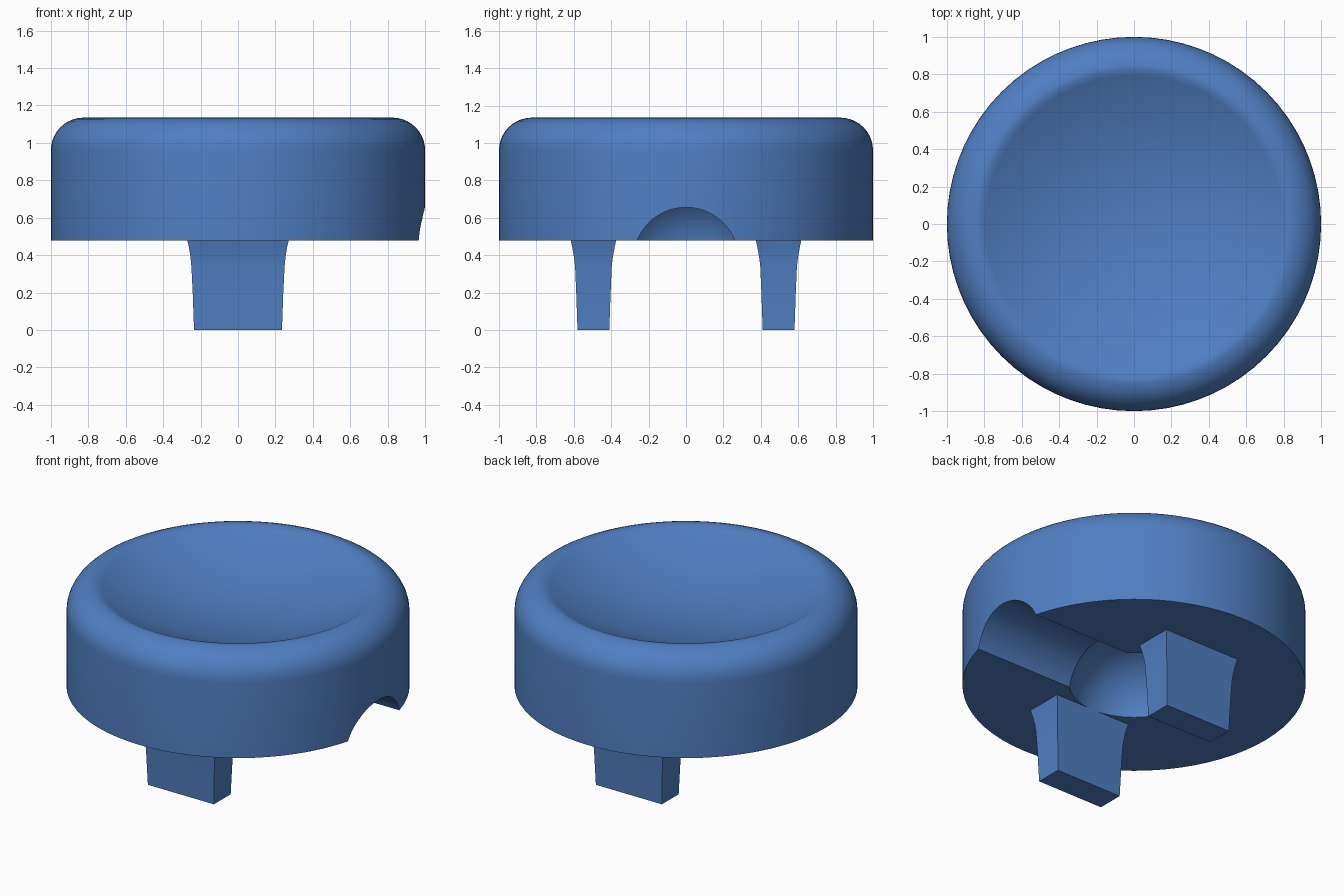
import bpy, bmesh, math
from mathutils import Matrix

if "Cube" in bpy.data.objects:
    bpy.data.objects.remove(bpy.data.objects["Cube"])

blue = bpy.data.materials.new("blue plastic")
blue.diffuse_color = (0.08, 0.212, 0.54, 1)
blue.use_nodes = True
blue.node_tree.nodes["Principled BSDF"].inputs["Base Color"].default_value = blue.diffuse_color

BASE, TOP, FILLET, DISH = 0.479, 1.135, 0.175, 0.19


def make(name, bm):
    bmesh.ops.recalc_face_normals(bm, faces=bm.faces)
    mesh = bpy.data.meshes.new(name)
    bm.to_mesh(mesh)
    bm.free()
    mesh.materials.append(blue)
    ob = bpy.data.objects.new(name, mesh)
    bpy.context.collection.objects.link(ob)
    return ob


def smooth(ob):
    bpy.ops.object.select_all(action='DESELECT')
    ob.select_set(True)
    bpy.context.view_layer.objects.active = ob
    bpy.ops.object.shade_smooth_by_angle(angle=math.radians(30))


def lathe(name, profile, steps=72):
    bm = bmesh.new()
    verts = [bm.verts.new((r, 0, z)) for r, z in profile]
    edges = [bm.edges.new(pair) for pair in zip(verts, verts[1:])]
    bmesh.ops.spin(bm, geom=verts + edges, cent=(0, 0, 0), axis=(0, 0, 1),
                   angle=math.tau, steps=steps)
    bmesh.ops.remove_doubles(bm, verts=bm.verts, dist=1e-4)
    return make(name, bm)


# Round body: flat base, filleted rim, shallow spherical dish on top
rim = 1 - FILLET
profile = [(0, BASE), (1, BASE)]
for i in range(11):
    a = math.radians(9 * i)
    profile.append((rim + FILLET * math.cos(a), TOP - FILLET + FILLET * math.sin(a)))
radius = (rim ** 2 + DISH ** 2) / (2 * DISH)
slope = math.asin(rim / radius)
for i in range(23, -1, -1):
    a = slope * i / 24
    profile.append((radius * math.sin(a),
                    TOP - DISH + radius * (1 - math.cos(a))))
body = lathe("body", profile)

# Cutters for the underside: central domed pocket and a round groove out to +x
bm = bmesh.new()
bmesh.ops.create_uvsphere(bm, u_segments=64, v_segments=32, radius=0.383,
                          matrix=Matrix.Translation((0, 0, 0.41)))
pocket = make("pocket_cutter", bm)
bm = bmesh.new()
bmesh.ops.create_cone(bm, cap_ends=True, segments=64, radius1=0.281, radius2=0.281, depth=1.2,
                      matrix=Matrix.Translation((0.65, 0, 0.374)) @ Matrix.Rotation(math.pi / 2, 4, 'Y'))
groove = make("groove_cutter", bm)

for cutter in (pocket, groove):
    cutter.hide_render = True
    mod = body.modifiers.new("cut", 'BOOLEAN')
    mod.operation, mod.solver, mod.object = 'DIFFERENCE', 'EXACT', cutter
bpy.context.view_layer.update()
body.data = bpy.data.meshes.new_from_object(
    body.evaluated_get(bpy.context.evaluated_depsgraph_get()))
body.modifiers.clear()
for cutter in (pocket, groove):
    bpy.data.objects.remove(cutter)
smooth(body)

# Two clip legs, tapered and flared where they meet the body
# (height, half width, half thickness)
SECTIONS = [(0, 0.235, 0.085), (0.2, 0.242, 0.092), (0.34, 0.249, 0.098),
            (0.39, 0.254, 0.104), (0.44, 0.262, 0.113), (0.482, 0.272, 0.122)]
for side, name in ((-1, "front_leg"), (1, "back_leg")):
    bm = bmesh.new()
    rings = [[bm.verts.new((sx * w, side * 0.495 + sy * t, z))
              for sx, sy in ((-1, -1), (1, -1), (1, 1), (-1, 1))]
             for z, w, t in SECTIONS]
    for low, high in zip(rings, rings[1:]):
        for i in range(4):
            j = (i + 1) % 4
            bm.faces.new((low[i], low[j], high[j], high[i]))
    bm.faces.new(rings[0])
    bm.faces.new(rings[-1])
    smooth(make(name, bm))
